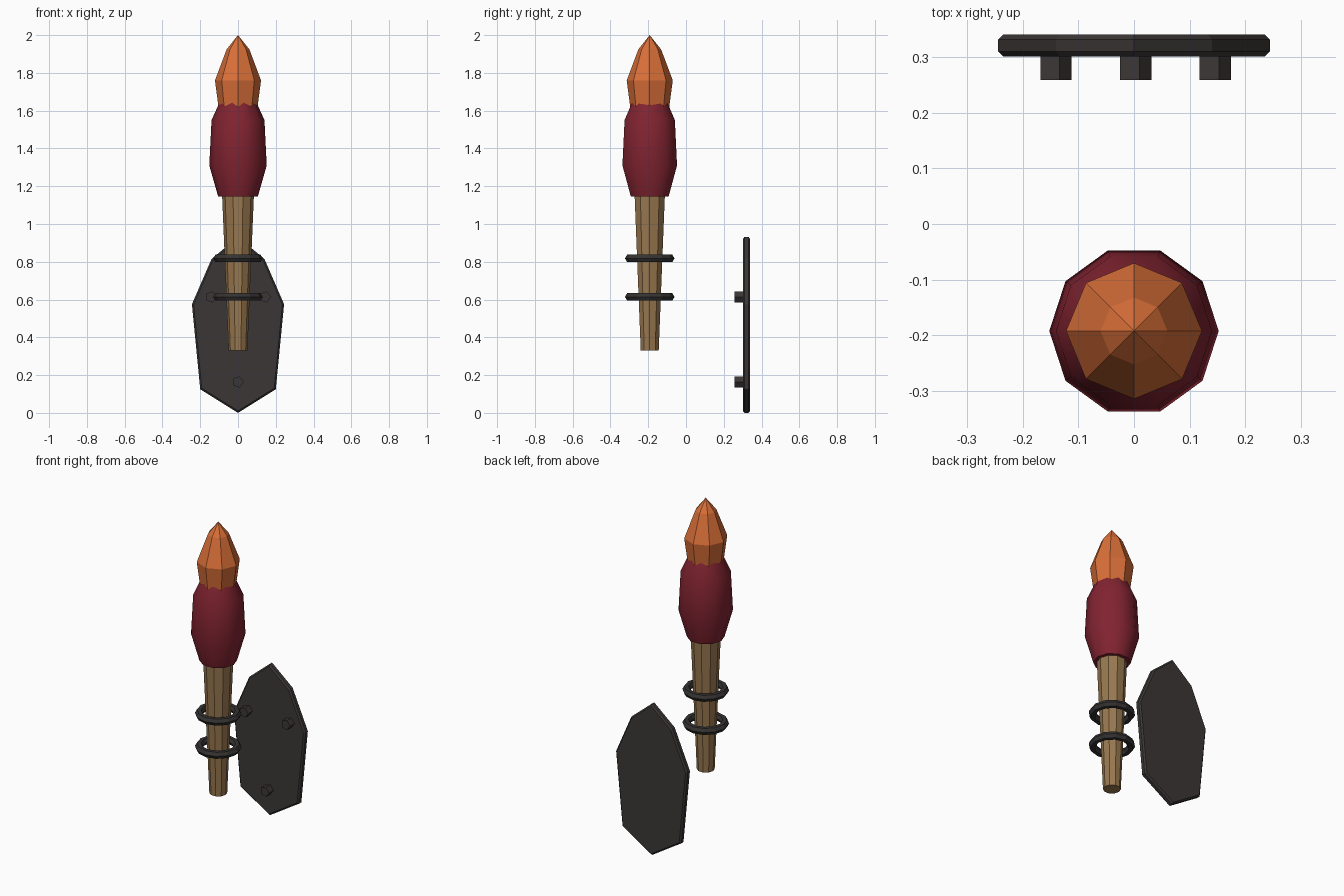
import bpy, bmesh, math
from mathutils import Vector

if "Cube" in bpy.data.objects:
    bpy.data.objects.remove(bpy.data.objects["Cube"], do_unlink=True)

TORCH_Y = -0.192


def material(name, rgb):
    m = bpy.data.materials.new(name)
    m.use_nodes = True
    m.diffuse_color = (*rgb, 1)
    m.node_tree.nodes["Principled BSDF"].inputs["Base Color"].default_value = (*rgb, 1)
    m.node_tree.nodes["Principled BSDF"].inputs["Roughness"].default_value = 0.8
    return m


flame_orange = material("flame orange", (0.70, 0.16, 0.04))
cloth_red = material("cloth red", (0.22, 0.017, 0.03))
wood_brown = material("wood brown", (0.32, 0.19, 0.08))
plate_iron = material("plate iron", (0.045, 0.037, 0.037))
ring_iron = material("ring iron", (0.036, 0.033, 0.032))


def make_object(name, bm, mat):
    bmesh.ops.recalc_face_normals(bm, faces=bm.faces)
    mesh = bpy.data.meshes.new(name)
    bm.to_mesh(mesh)
    bm.free()
    mesh.materials.append(mat)
    ob = bpy.data.objects.new(name, mesh)
    bpy.context.collection.objects.link(ob)
    return ob


def lathe(name, profile, sides, mat):
    """Turn (radius, z) points round the torch axis; radius 0 makes a tip."""
    bm = bmesh.new()
    rings = []
    for r, z in profile:
        count = sides if r else 1
        angles = [math.tau * i / sides for i in range(count)]
        rings.append([bm.verts.new((r * math.cos(a), TORCH_Y + r * math.sin(a), z))
                      for a in angles])
    for low, high in zip(rings, rings[1:]):
        for i in range(sides):
            j = (i + 1) % sides
            if len(high) == 1:
                bm.faces.new((low[i], low[j], high[0]))
            else:
                bm.faces.new((low[i], low[j], high[j], high[i]))
    for ring in (rings[0], rings[-1]):
        if len(ring) > 1:
            bm.faces.new(ring)
    return make_object(name, bm, mat)


def prism(name, outline, y_front, y_back, mat):
    """Extrude an (x, z) outline along y."""
    bm = bmesh.new()
    face = bm.faces.new([bm.verts.new((x, y_front, z)) for x, z in outline])
    out = bmesh.ops.extrude_face_region(bm, geom=[face])
    moved = [g for g in out["geom"] if isinstance(g, bmesh.types.BMVert)]
    bmesh.ops.translate(bm, verts=moved, vec=Vector((0, y_back - y_front, 0)))
    return make_object(name, bm, mat)


# Torch: tapered handle, cloth wrap and faceted flame
lathe("handle", [(0.05, 0.33), (0.085, 1.17)], 10, wood_brown)
wrap = lathe("cloth_wrap", [(0.105, 1.145), (0.152, 1.31), (0.14, 1.55), (0.095, 1.65)],
             10, cloth_red)
lathe("flame", [(0.09, 1.52), (0.122, 1.76), (0.06, 1.925), (0, 2.0)], 8, flame_orange)

bpy.ops.object.select_all(action="DESELECT")
wrap.select_set(True)
bpy.context.view_layer.objects.active = wrap
bpy.ops.object.shade_smooth_by_angle(angle=math.radians(42))

# Holding rings round the handle
for name, z in (("lower_ring", 0.614), ("upper_ring", 0.818)):
    bpy.ops.mesh.primitive_torus_add(location=(0, TORCH_Y, z), major_radius=0.108,
                                     minor_radius=0.023, major_segments=12,
                                     minor_segments=6)
    ring = bpy.context.object
    ring.name = name
    ring.data.materials.append(ring_iron)

# Wall plate with chamfered rim
half = [(0.2, 0.125), (0.244, 0.575), (0.14, 0.815)]
outline = [(0, 0)] + half + [(0, 0.932)] + [(-x, z) for x, z in reversed(half)]
plate = prism("wall_plate", outline, 0.301, 0.34, plate_iron)
bevel = plate.modifiers.new("rim", "BEVEL")
bevel.width = 0.009
bevel.segments = 1
bevel.limit_method = "ANGLE"
bevel.angle_limit = math.radians(80)

# Five-sided studs on the plate front
for name, x, z in (("right_stud", -0.143, 0.614), ("left_stud", 0.143, 0.614),
                   ("bottom_stud", 0, 0.164)):
    pentagon = [(x + 0.031 * math.cos(math.tau * i / 5), z + 0.031 * math.sin(math.tau * i / 5))
                for i in range(5)]
    prism(name, pentagon, 0.258, 0.305, plate_iron)
